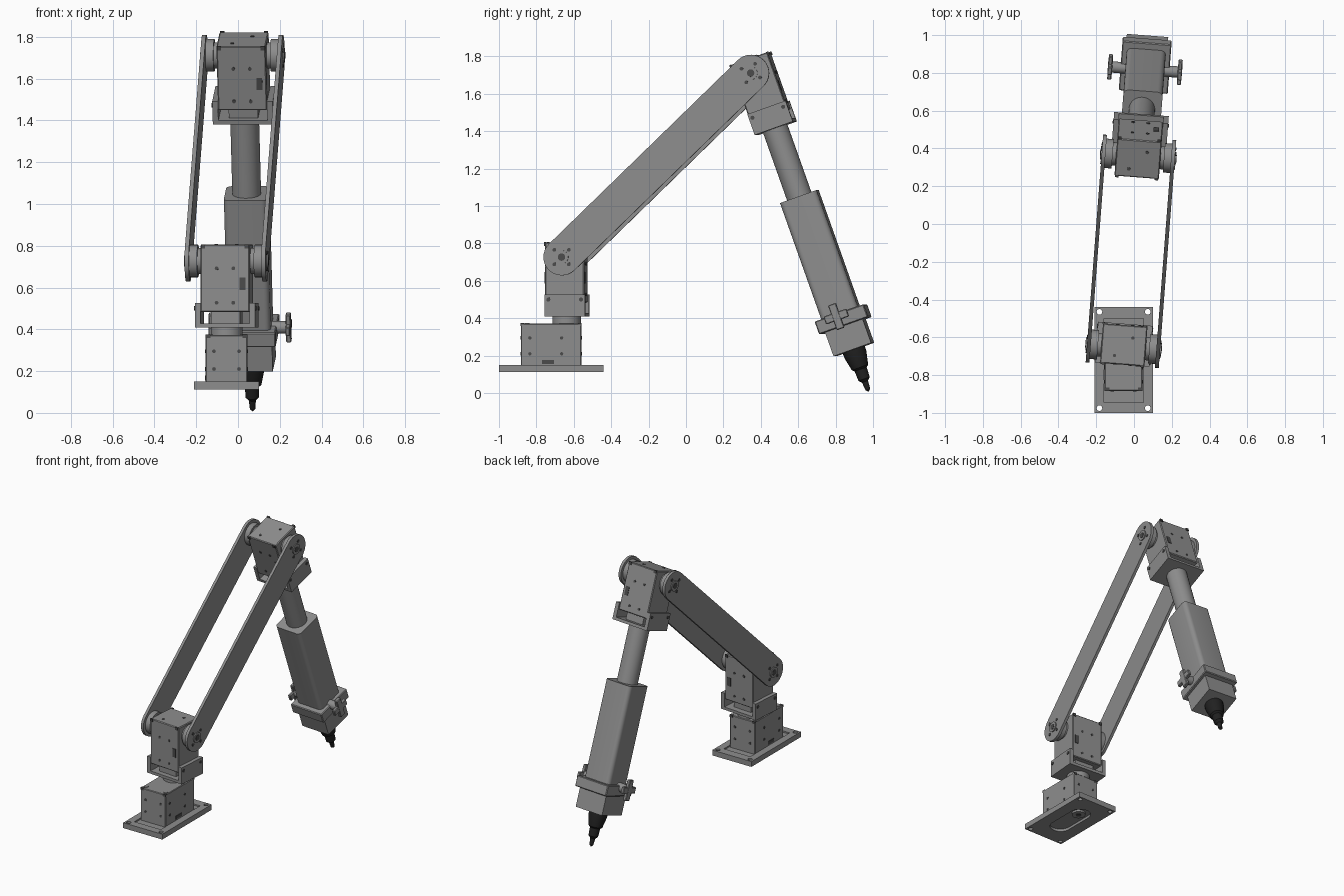
import bpy, bmesh, math
from mathutils import Matrix, Vector

cube = bpy.data.objects.get("Cube")
if cube:
    bpy.data.objects.remove(cube)


def material(name, v):
    m = bpy.data.materials.new(name)
    m.use_nodes = True
    m.diffuse_color = (v, v, v, 1)
    m.node_tree.nodes["Principled BSDF"].inputs["Base Color"].default_value = (v, v, v, 1)
    return m


GREY = material("metal grey", 0.27)
DARK = material("bolt dark grey", 0.07)
BLACK = material("pen black", 0.015)
AXIS = {"x": Matrix.Rotation(math.pi / 2, 4, "Y"),
        "y": Matrix.Rotation(math.pi / 2, 4, "X"), "z": Matrix()}


def finish(name, bm, frame, mat, smooth=False):
    bmesh.ops.recalc_face_normals(bm, faces=bm.faces)
    mesh = bpy.data.meshes.new(name)
    bm.to_mesh(mesh)
    bm.free()
    mesh.materials.append(mat)
    ob = bpy.data.objects.new(name, mesh)
    bpy.context.collection.objects.link(ob)
    ob.matrix_world = frame
    if smooth:
        bpy.ops.object.select_all(action="DESELECT")
        ob.select_set(True)
        bpy.context.view_layer.objects.active = ob
        bpy.ops.object.shade_smooth_by_angle(angle=math.radians(35))
    return ob


def box(name, lo, hi, frame=Matrix(), mat=GREY, bevel=0.0, upright_only=False):
    bm = bmesh.new()
    lo, hi = Vector(lo), Vector(hi)
    bmesh.ops.create_cube(bm, size=1, matrix=Matrix.Translation((lo + hi) / 2)
                          @ Matrix.Diagonal((hi - lo).to_4d()))
    if bevel:
        edges = [e for e in bm.edges if not upright_only
                 or abs(e.verts[0].co.z - e.verts[1].co.z) > 1e-4]
        bmesh.ops.bevel(bm, geom=edges, offset=bevel, affect="EDGES",
                        segments=5 if upright_only else 1, profile=0.5)
    return finish(name, bm, frame, mat, upright_only)


def cyl(name, centre, r, depth, axis, frame=Matrix(), mat=GREY, sides=32):
    bm = bmesh.new()
    bmesh.ops.create_cone(bm, cap_ends=True, segments=sides, radius1=r, radius2=r,
                          depth=depth, matrix=Matrix.Translation(centre) @ AXIS[axis])
    return finish(name, bm, frame, mat, True)


def stadium(name, a, b, r, half, frame, mat=GREY):
    """Slab with round ends between a and b in the yz plane, thick along x."""
    a, b = Vector(a), Vector(b)
    ang = math.atan2(b.z - a.z, b.y - a.y)
    bm = bmesh.new()
    ring = []
    for c, start in ((b, ang - math.pi / 2), (a, ang + math.pi / 2)):
        for i in range(17):
            t = start + math.pi * i / 16
            ring.append(bm.verts.new(c + Vector((-half, r * math.cos(t), r * math.sin(t)))))
    out = bmesh.ops.extrude_face_region(bm, geom=[bm.faces.new(ring)])
    bmesh.ops.translate(bm, vec=(2 * half, 0, 0),
                        verts=[v for v in out["geom"] if isinstance(v, bmesh.types.BMVert)])
    return finish(name, bm, frame, mat, True)


def cut(ob, cutter):
    bpy.context.view_layer.update()
    cutter.hide_render = True
    mod = ob.modifiers.new("cut", "BOOLEAN")
    mod.operation, mod.solver, mod.object = "DIFFERENCE", "EXACT", cutter
    bpy.context.view_layer.objects.active = ob
    bpy.ops.object.modifier_apply(modifier=mod.name)
    bpy.data.objects.remove(cutter)


# Base plate with corner holes, top pocket and rounded underside pocket
BX = -0.055
base = Matrix.Translation((BX, -0.72, 0))
plate = box("base_plate", (-0.155, -0.28, 0.112), (0.155, 0.28, 0.15), base)
for x in (-1, 1):
    for y in (-1, 1):
        cut(plate, cyl("hole_cutter", (x * 0.128, y * 0.255, 0.13), 0.015, 0.1, "z", base, sides=16))
cut(plate, box("pocket_cutter", (-0.105, -0.225, 0.14), (0.105, 0.22, 0.2), base))
slot_frame = base @ Matrix.Translation((0, 0, 0.1)) @ Matrix.Rotation(math.pi / 2, 4, "Y")
cut(plate, stadium("slot_cutter", (0, -0.1, 0), (0, 0.1, 0), 0.07, 0.03, slot_frame))
cyl("base_bearing", (0, 0.085, 0.128), 0.045, 0.024, "z", base)
cyl("base_bearing_core", (0, 0.085, 0.125), 0.018, 0.024, "z", base, DARK, 16)

# Base servo
box("base_servo", (-0.1, -0.163, 0.135), (0.1, 0.16, 0.372), base, bevel=0.004)
for s in (-1, 1):
    for z in (0.21, 0.295):
        for y in (-0.115, 0.055):
            cyl("base_side_bolt", (s * 0.1, y, z), 0.009, 0.006, "x", base, DARK, 12)
        for e in (-0.163, 0.16):
            cyl("base_end_bolt", (s * 0.06, e, z), 0.009, 0.006, "y", base, DARK, 12)
    cyl("base_top_bolt", (s * 0.078, -0.13, 0.372), 0.014, 0.008, "z", base, GREY, 16)
    box("base_socket", (s * 0.1 - 0.003, -0.05, 0.155), (s * 0.1 + 0.003, 0.015, 0.178), base, DARK)
    for y in (-0.155, 0.152):
        box("base_corner_notch", (s * 0.088 - 0.012, y - 0.01, 0.358),
            (s * 0.088 + 0.012, y + 0.01, 0.374), base, DARK)

# Turned arm frame, with elbow frame tilted along the forearm
YAW, TILT = math.radians(4.4), math.radians(19.6)
shoulder = Matrix.Translation((BX, -0.65, 0.727)) @ Matrix.Rotation(-YAW, 4, "Z")
REACH = Vector((0, 1.014, 0.984))
elbow = shoulder @ Matrix.Translation(REACH) @ Matrix.Rotation(TILT, 4, "X")
cyl("turntable", (0, 0.012, -0.335), 0.076, 0.04, "z", shoulder)
cyl("turntable_hub", (0, 0.012, -0.35), 0.055, 0.03, "z", shoulder)


def joint(label, f):
    """Servo with horns on both sides, held in an open bracket."""
    box(label + "_servo", (-0.118, -0.095, -0.245), (0.118, 0.115, 0.078), f, bevel=0.005)
    box(label + "_servo_foot", (-0.07, -0.06, -0.3), (0.07, 0.08, -0.24), f)
    box(label + "_bracket_floor", (-0.145, -0.095, -0.318), (0.145, 0.122, -0.298), f)
    for s in (-1, 1):
        x = sorted((s * 0.118, s * 0.145))
        box(label + "_bracket_side", (x[0], -0.095, -0.31), (x[1], 0.122, -0.2), f)
        cyl(label + "_horn_base", (s * 0.125, 0, 0), 0.062, 0.03, "x", f)
        cyl(label + "_horn", (s * 0.156, 0, 0), 0.078, 0.04, "x", f)
        cyl(label + "_hub_ring", (s * 0.197, 0, 0), 0.036, 0.008, "x", f)
        cyl(label + "_hub_bolt", (s * 0.199, 0, 0), 0.02, 0.008, "x", f, DARK, 16)
        for k in range(4):
            a = math.pi / 4 + k * math.pi / 2
            cyl(label + "_horn_bolt", (s * 0.195, 0.055 * math.cos(a), 0.055 * math.sin(a)),
                0.01, 0.006, "x", f, DARK, 12)
        for y in (-0.075, 0.1):
            cyl(label + "_bracket_bolt", (s * 0.145, y, -0.227), 0.011, 0.008, "x", f, DARK, 12)
        for y in (-0.095, 0.115):
            for z in (-0.035, -0.2):
                cyl(label + "_servo_bolt", (s * 0.04, y, z), 0.009, 0.006, "y", f, DARK, 12)
            box(label + "_corner_notch", (s * 0.105 - 0.01, y - 0.006, 0.06),
                (s * 0.105 + 0.01, y + 0.006, 0.08), f, DARK)
        cyl(label + "_top_bolt", (s * 0.045, s * 0.05, 0.078), 0.009, 0.006, "z", f, DARK, 12)
    for y in (-0.095, 0.115):
        box(label + "_socket", (0.07, y - 0.003, -0.14), (0.098, y + 0.003, -0.08), f, DARK)


joint("shoulder", shoulder)
joint("elbow", elbow)

# Pair of round-ended upper arm plates
for s, side in ((1, "left"), (-1, "right")):
    frame = shoulder @ Matrix.Translation((s * 0.184, 0, 0))
    stadium(side + "_arm_plate", (0, 0, 0), REACH, 0.098, 0.01, frame)

# Forearm tube, rounded housing and clamp collar
arm = elbow @ Matrix.Translation((0, 0.01, 0))
cyl("forearm_tube", (0, 0, -0.52), 0.069, 0.42, "z", arm, sides=48)
box("forearm_housing", (-0.104, -0.104, -1.572), (0.104, 0.104, -0.705), arm,
    bevel=0.028, upright_only=True)
box("clamp_collar", (-0.13, -0.138, -1.438), (0.13, 0.14, -1.365), arm, bevel=0.005)
box("pen_holder", (-0.11, -0.106, -1.573), (0.11, 0.108, -1.43), arm)

# Cross-shaped clamp knobs
for s, side in ((1, "left"), (-1, "right")):
    k = arm @ Matrix.Translation((s * 0.185, -0.015, -1.38))
    cyl(side + "_knob_stem", (-s * 0.045, 0, 0), 0.03, 0.1, "x", k)
    box(side + "_knob_wing_tall", (-0.012, -0.022, -0.07), (0.012, 0.022, 0.07), k, bevel=0.004)
    box(side + "_knob_wing_wide", (-0.011, -0.065, -0.022), (0.011, 0.065, 0.022), k, bevel=0.004)

# Turned pen tip
profile = [(0, 1.56), (.062, 1.56), (.062, 1.6), (.046, 1.675), (.034, 1.685),
           (.032, 1.74), (.017, 1.755), (.013, 1.8), (0, 1.812)]
bm = bmesh.new()
verts = [bm.verts.new((r, 0, -z)) for r, z in profile]
edges = [bm.edges.new(p) for p in zip(verts, verts[1:])]
bmesh.ops.spin(bm, geom=verts + edges, cent=(0, 0, 0), axis=(0, 0, 1),
               angle=2 * math.pi, steps=24)
bmesh.ops.remove_doubles(bm, verts=bm.verts, dist=1e-4)
finish("pen_tip", bm, arm, BLACK, True)
